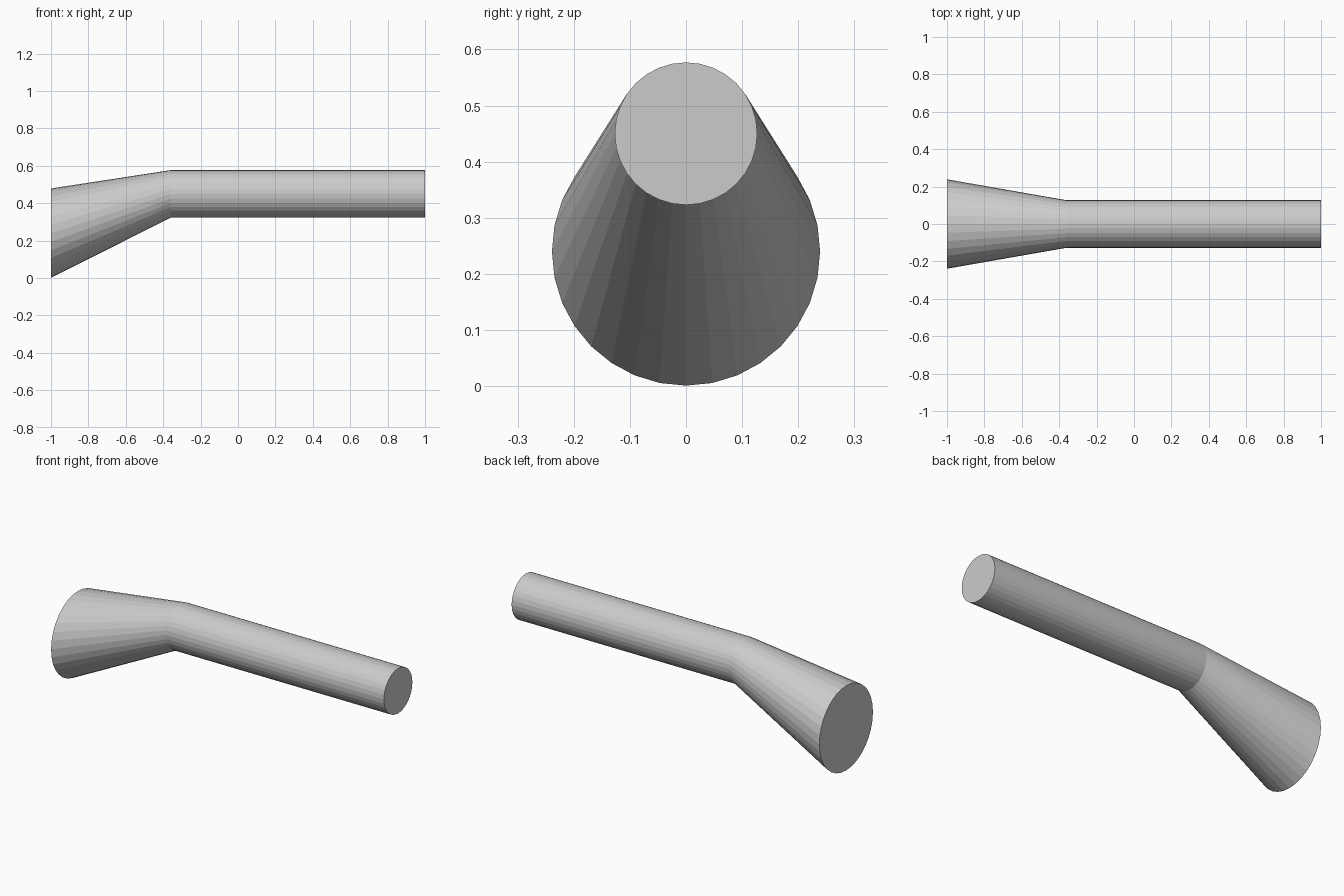
import bpy, bmesh, math

if "Cube" in bpy.data.objects:
    bpy.data.objects.remove(bpy.data.objects["Cube"])

SIDES = 32
# rings along the pipe: x, centre height, radius
RINGS = [(-1.0, 0.24, 0.239), (-0.36, 0.45, 0.127), (1.0, 0.45, 0.127)]


def add_ring(bm, x, z, r):
    angles = [2 * math.pi * i / SIDES for i in range(SIDES)]
    return [bm.verts.new((x, r * math.cos(a), z + r * math.sin(a))) for a in angles]


# Flared pipe: slanted cone running into a straight tube, capped at both ends
bm = bmesh.new()
loops = [add_ring(bm, *ring) for ring in RINGS]
for a, b in zip(loops, loops[1:]):
    for i in range(SIDES):
        j = (i + 1) % SIDES
        bm.faces.new((a[i], a[j], b[j], b[i]))
bm.faces.new(loops[0])
bm.faces.new(loops[-1])
bmesh.ops.recalc_face_normals(bm, faces=bm.faces)

mesh = bpy.data.meshes.new("flared_pipe")
bm.to_mesh(mesh)
bm.free()
bpy.context.collection.objects.link(bpy.data.objects.new("flared_pipe", mesh))
